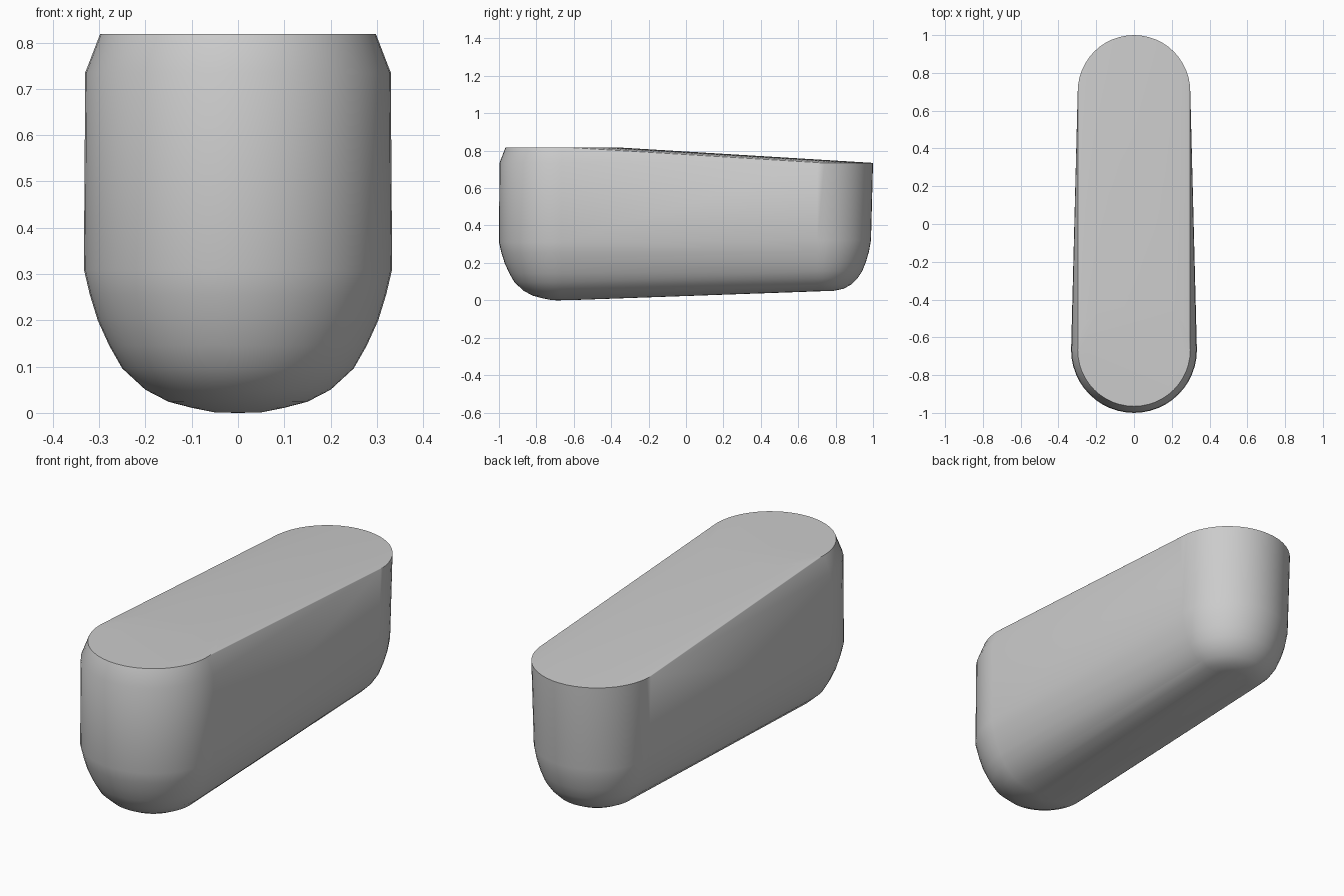
import bpy, bmesh, math

cube = bpy.data.objects.get("Cube")
if cube:
    bpy.data.objects.remove(cube)

grey = bpy.data.materials.new("plain grey")
grey.use_nodes = True
colour = (0.6, 0.6, 0.6, 1)
grey.diffuse_color = colour
grey.node_tree.nodes["Principled BSDF"].inputs["Base Color"].default_value = colour

SIDES = 48

# (radius, height) outlines of the rounded front and back ends
FRONT = [(0.05, 0.001), (0.1, 0.011), (0.15, 0.024), (0.2, 0.05), (0.25, 0.096),
         (0.278, 0.145), (0.303, 0.2), (0.32, 0.255), (0.333, 0.31),
         (0.33, 0.735), (0.298, 0.818)]
BACK = [(0.09, 0.051), (0.14, 0.062), (0.18, 0.083), (0.215, 0.118), (0.24, 0.155),
        (0.26, 0.205), (0.276, 0.26), (0.287, 0.32), (0.298, 0.735)]


def add_rings(bm, profile, centre_y):
    for radius, z in profile:
        for i in range(SIDES):
            a = math.tau * i / SIDES
            bm.verts.new((radius * math.cos(a), centre_y + radius * math.sin(a), z))


# Long rounded body: a skin stretched tightly around the two turned ends
bm = bmesh.new()
add_rings(bm, FRONT, -0.667)
add_rings(bm, BACK, 0.702)
bm.verts.new((0, -0.69, 0))
bmesh.ops.convex_hull(bm, input=bm.verts)
loose = [v for v in bm.verts if not v.link_faces]
bmesh.ops.delete(bm, geom=loose, context='VERTS')
bmesh.ops.dissolve_limit(bm, angle_limit=math.radians(0.5), verts=bm.verts, edges=bm.edges)
bmesh.ops.recalc_face_normals(bm, faces=bm.faces)

mesh = bpy.data.meshes.new("rounded_body")
bm.to_mesh(mesh)
bm.free()
mesh.materials.append(grey)
body = bpy.data.objects.new("rounded_body", mesh)
bpy.context.collection.objects.link(body)

bpy.ops.object.select_all(action='DESELECT')
body.select_set(True)
bpy.context.view_layer.objects.active = body
bpy.ops.object.shade_smooth_by_angle(angle=math.radians(30))
